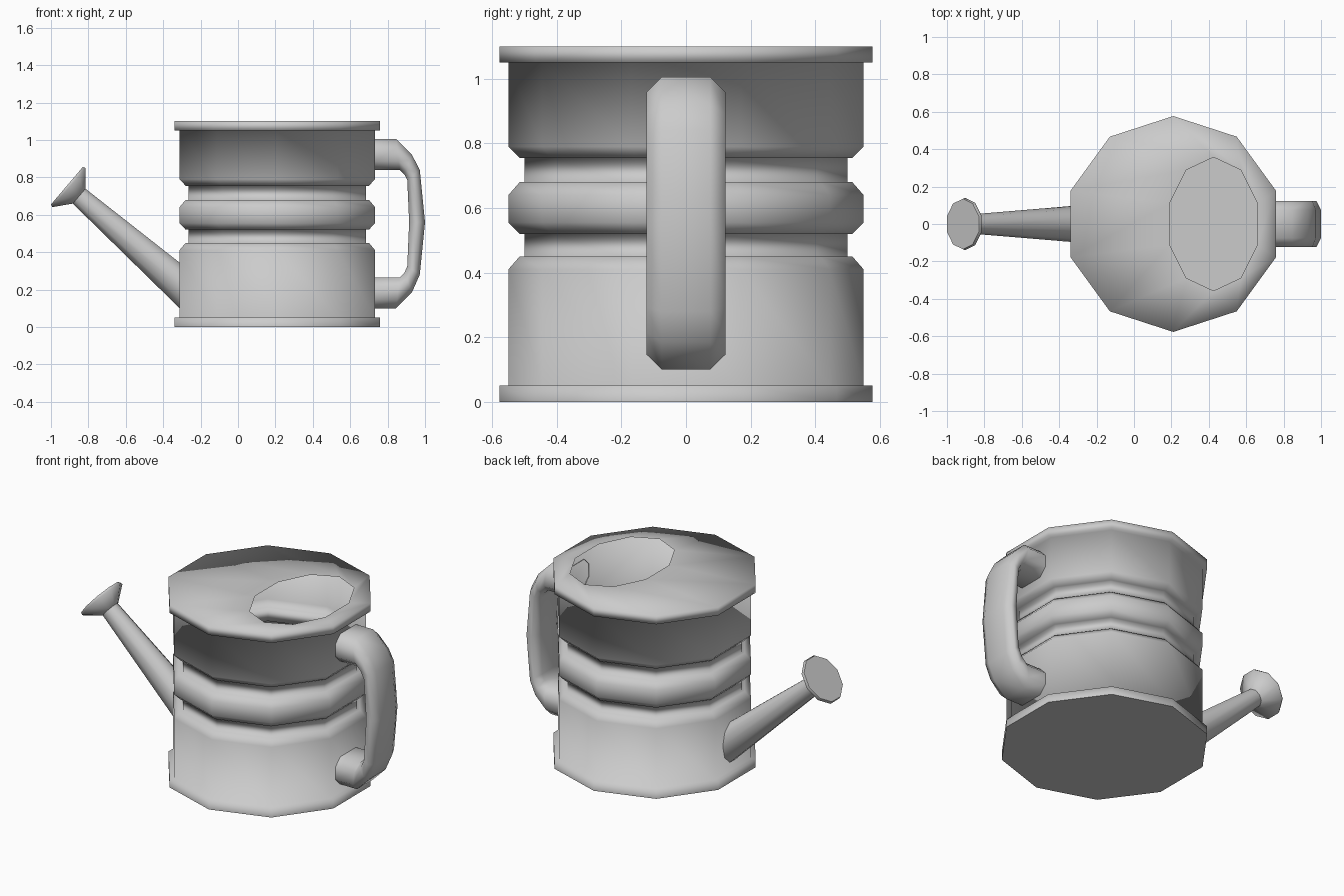
import bpy, bmesh
from math import sin, cos, tau
from mathutils import Vector

if "Cube" in bpy.data.objects:
    bpy.data.objects.remove(bpy.data.objects["Cube"])

SIDES = 10


def ring(center, u, v, ru, rv):
    """Ten-sided ring with a vertex on the +/-v axis."""
    c, u, v = Vector(center), Vector(u), Vector(v)
    return [c + u * ru * sin(tau * k / SIDES) + v * rv * cos(tau * k / SIDES)
            for k in range(SIDES)]


def loft(name, rings, cap_start=False, cap_end=False):
    """Skin a list of equal-sized rings, smooth sides and flat caps."""
    bm = bmesh.new()
    loops = [[bm.verts.new(p) for p in r] for r in rings]
    for a, b in zip(loops, loops[1:]):
        n = len(a)
        for i in range(n):
            j = (i + 1) % n
            bm.faces.new((a[i], a[j], b[j], b[i])).smooth = True
    if cap_start:
        bm.faces.new(loops[0])
    if cap_end:
        bm.faces.new(loops[-1])
    bmesh.ops.recalc_face_normals(bm, faces=bm.faces)
    mesh = bpy.data.meshes.new(name)
    bm.to_mesh(mesh)
    bm.free()
    obj = bpy.data.objects.new(name, mesh)
    bpy.context.collection.objects.link(obj)
    return obj


X, Y, Z = (1, 0, 0), (0, 1, 0), (0, 0, 1)

# Body: banded ten-sided shell whose lid narrows to an off-centre filling hole
profile = [(.577, 0), (.577, .05), (.55, .05), (.55, .41), (.515, .45),
           (.50, .45), (.50, .52), (.515, .52), (.55, .555), (.55, .64),
           (.515, .68), (.50, .68), (.50, .755), (.515, .755), (.55, .79),
           (.55, 1.05), (.577, 1.05), (.577, 1.10)]
rings = [ring((.21, 0, z), X, Y, r, r) for r, z in profile]
rings.append(ring((.425, 0, 1.10), X, Y, .247, .357))
loft("can_body", rings, cap_start=True)

# Handle: chamfered section swept between outer and inner outlines (x, z)
outer = [(.73, 1.005), (.845, 1.005), (.93, .92), (.972, .84), (1.0, .56),
         (.972, .28), (.93, .185), (.845, .10), (.73, .10)]
inner = [(.73, .84), (.865, .84), (.89, .815), (.905, .785), (.915, .56),
         (.905, .325), (.89, .29), (.865, .265), (.73, .265)]
section = [(.075, 0), (.122, .28), (.122, .72), (.075, 1)]
section += [(-y, t) for y, t in reversed(section)]
rings = []
for o, i in zip(outer, inner):
    o, i = Vector((o[0], 0, o[1])), Vector((i[0], 0, i[1]))
    rings.append([o.lerp(i, t) + Vector((0, y, 0)) for y, t in section])
loft("handle", rings)

# Spout: tapered tube from the wall to the neck, flaring into the sprinkler rose
axis, across = Vector((-.762, 0, .648)), Vector((.648, 0, .762))
tip = Vector((-.915, 0, .755))
neck = ring(tip - axis * .086, across, Y, .055, .053)
loft("spout", [ring((-.312, 0, .222), Z, Y, .128, .098), neck])
loft("sprinkler_rose", [neck,
                        ring(tip - axis * .015, across, Y, .144, .140),
                        ring(tip, across, Y, .138, .135)], cap_end=True)
